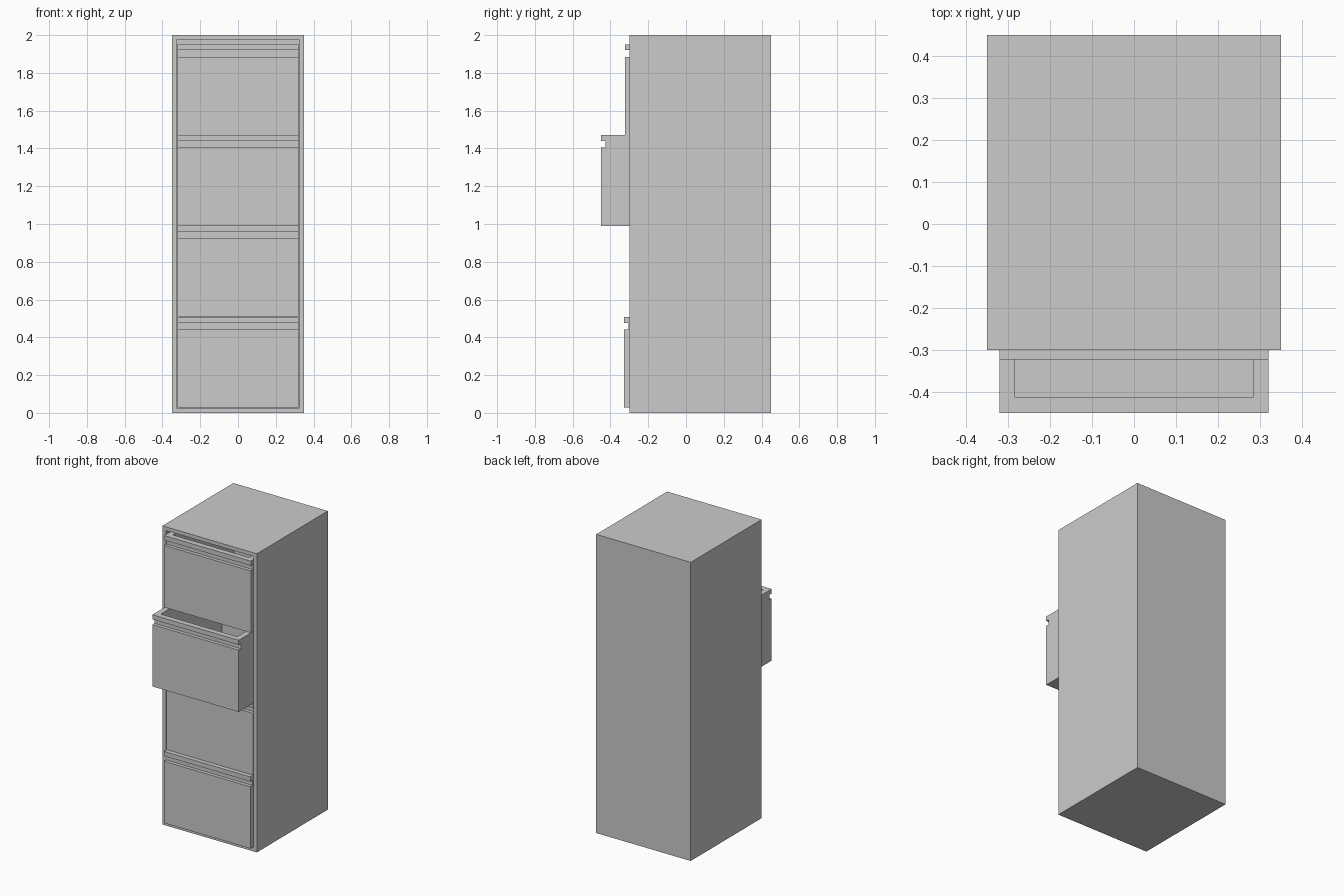
import bpy, bmesh
from mathutils import Vector

if "Cube" in bpy.data.objects:
    bpy.data.objects.remove(bpy.data.objects["Cube"])


def hollow(bm, axis, wall, depth):
    """Inset the face pointing along axis and push it inward to make a cavity."""
    axis = Vector(axis)
    bm.normal_update()
    face = max((f for f in bm.faces if f.normal.dot(axis) > 0.9),
               key=lambda f: f.calc_center_median().dot(axis))
    bmesh.ops.inset_individual(bm, faces=[face], thickness=wall, use_even_offset=True)
    inner = bmesh.ops.extrude_discrete_faces(bm, faces=[face])["faces"][0]
    bmesh.ops.translate(bm, verts=inner.verts, vec=-axis * depth)


def extrude_profile(name, profile, half_width, axis, wall, depth):
    """Extrude a (y, z) profile along x, then hollow one side."""
    bm = bmesh.new()
    face = bm.faces.new([bm.verts.new((-half_width, y, z)) for y, z in profile])
    ext = bmesh.ops.extrude_face_region(bm, geom=[face], use_keep_orig=True)["geom"]
    bmesh.ops.translate(bm, verts=[v for v in ext if isinstance(v, bmesh.types.BMVert)],
                        vec=(2 * half_width, 0, 0))
    bmesh.ops.recalc_face_normals(bm, faces=bm.faces[:])
    hollow(bm, axis, wall, depth)
    mesh = bpy.data.meshes.new(name)
    bm.to_mesh(mesh)
    bm.free()
    obj = bpy.data.objects.new(name, mesh)
    bpy.context.collection.objects.link(obj)
    return obj


# Cabinet shell, open at the front
extrude_profile("cabinet_shell", [(-0.3, 0), (0.45, 0), (0.45, 2), (-0.3, 2)],
                0.35, (0, -1, 0), 0.025, 0.725)

# Drawers: open-topped boxes with a finger groove below the front lip
H, D, GROOVE = 0.48, 0.72, 0.023
drawer_profile = [(0, 0), (D, 0), (D, H), (0, H), (0, H - 0.031),
                  (GROOVE, H - 0.031), (GROOVE, H - 0.066), (0, H - 0.066)]
fronts = [-0.327, -0.299, -0.45, -0.322]      # the third drawer is pulled out
for i, front in enumerate(fronts):
    drawer = extrude_profile(f"drawer_{i + 1}", drawer_profile,
                             0.32, (0, 0, 1), 0.037, H - 0.037)
    drawer.location = (0, front, 0.028 + i * 0.481)
